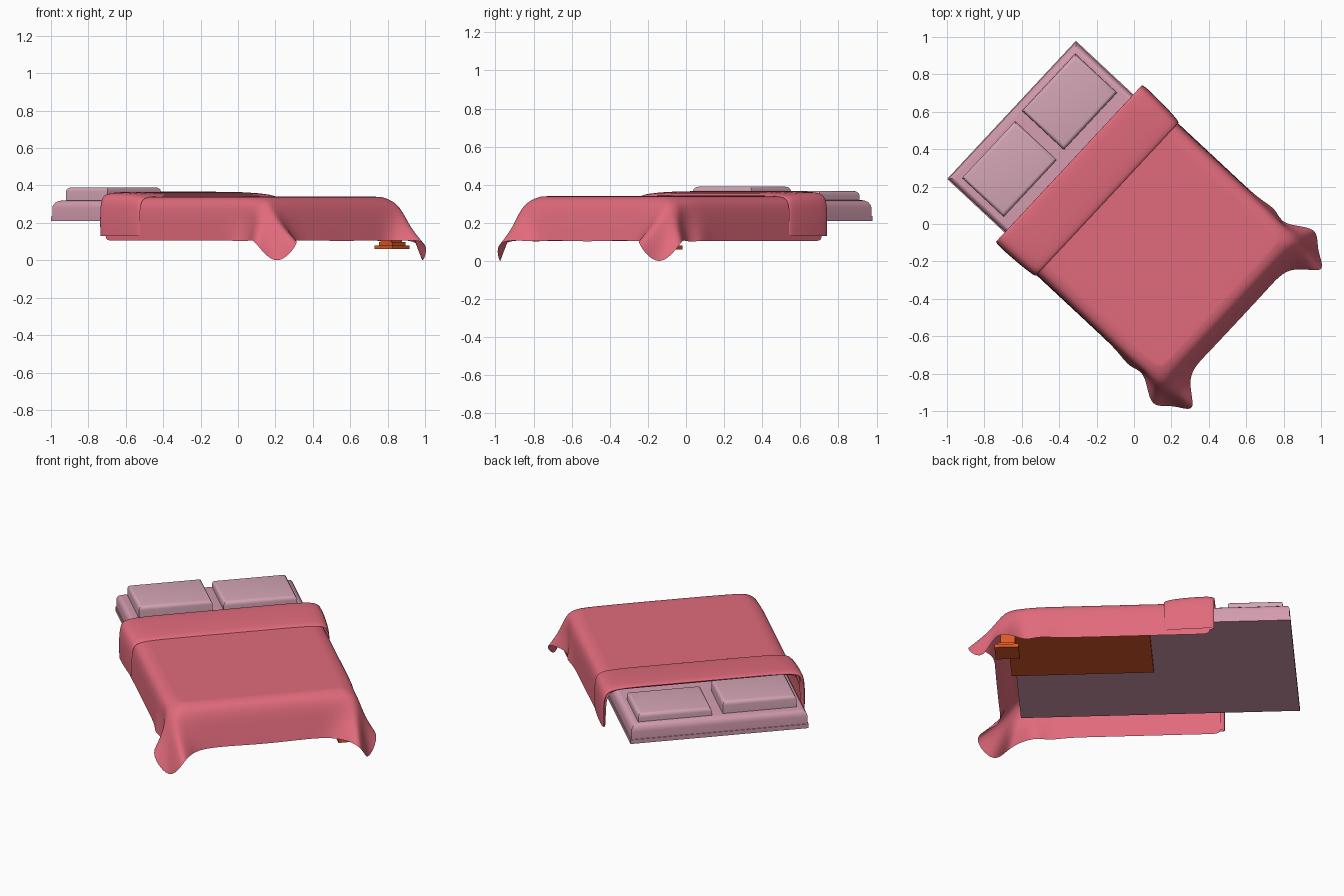
import bpy, bmesh, math
from mathutils import Matrix

if "Cube" in bpy.data.objects:
    bpy.data.objects.remove(bpy.data.objects["Cube"])

# Local frame: x runs head to foot, y across the bed; then turned into place
PLACE = Matrix.Translation((-0.655, 0.61, 0)) @ Matrix.Rotation(math.radians(-43), 4, 'Z')


def material(name, rgb):
    m = bpy.data.materials.new(name)
    m.diffuse_color = (*rgb, 1)
    m.use_nodes = True
    m.node_tree.nodes["Principled BSDF"].inputs["Base Color"].default_value = m.diffuse_color
    return m


RED = material("blanket_red", (0.75, 0.145, 0.20))
PINK = material("sheet_pink", (0.65, 0.33, 0.42))
PALE = material("pillow_pink", (0.66, 0.38, 0.46))
ORANGE = material("frame_orange", (0.72, 0.10, 0.02))


def finish(name, bm, mat, angle=40):
    bmesh.ops.recalc_face_normals(bm, faces=bm.faces)
    me = bpy.data.meshes.new(name)
    bm.to_mesh(me)
    bm.free()
    ob = bpy.data.objects.new(name, me)
    bpy.context.collection.objects.link(ob)
    me.materials.append(mat)
    ob.matrix_world = PLACE
    bpy.ops.object.select_all(action='DESELECT')
    ob.select_set(True)
    bpy.context.view_layer.objects.active = ob
    bpy.ops.object.shade_smooth_by_angle(angle=math.radians(angle))
    return ob


def box(name, x, y, z, mat, bevel=0.0, segs=4):
    bm = bmesh.new()
    bmesh.ops.create_cube(bm, size=1)
    for v in bm.verts:
        v.co = [(a + b) / 2 + c * (b - a) for (a, b), c in zip((x, y, z), v.co)]
    if bevel:
        # round the top rim only
        rim = [e for e in bm.edges if all(v.co.z > z[1] - 1e-4 for v in e.verts)]
        bmesh.ops.bevel(bm, geom=rim, offset=bevel, segments=segs,
                        profile=0.5, affect='EDGES')
    return finish(name, bm, mat)


# Mattress on a thin base sheet
box("mattress_base", (0, 1.55), (-0.505, 0.505), (0.21, 0.235), PINK)
box("mattress", (0.004, 1.54), (-0.5, 0.5), (0.225, 0.32), PINK, 0.04)

# Pillows, one plumper than the other
box("pillow_left", (0.055, 0.36), (-0.447, -0.03), (0.31, 0.39), PALE, 0.022)
box("pillow_right", (0.045, 0.35), (0.035, 0.452), (0.31, 0.367), PALE, 0.022)

# Frame panel and its stepped foot
box("frame_panel", (0.785, 1.575), (0, 0.5), (0.188, 0.212), ORANGE)
box("foot_post", (1.53, 1.61), (0.435, 0.52), (0.08, 0.19), ORANGE)
box("foot_collar", (1.525, 1.625), (0.43, 0.53), (0.08, 0.098), ORANGE)
box("foot_pad", (1.508, 1.642), (0.412, 0.546), (0.06, 0.08), ORANGE)

# Blanket: columns from the top rim down to the hem, for one half of the bed
half = []
for u, flare in ((0.44, 0), (0.48, 0), (0.8, 0), (1.15, 0), (1.3, 0), (1.4, 0.025)):
    half.append([(u, 0.47, 0.34), (u, 0.545, 0.325), (u, 0.552, 0.22),
                 (u, 0.555 + flare, 0.105)])
half += [
    [(1.47, 0.47, 0.34), (1.49, 0.545, 0.315), (1.50, 0.535, 0.2), (1.48, 0.53, 0.10)],
    [(1.50, 0.465, 0.34), (1.54, 0.54, 0.31), (1.58, 0.575, 0.2), (1.63, 0.67, 0.12)],
    [(1.52, 0.45, 0.34), (1.58, 0.53, 0.31), (1.64, 0.55, 0.18), (1.70, 0.56, -0.06)],
    [(1.525, 0.43, 0.34), (1.59, 0.5, 0.315), (1.67, 0.51, 0.2), (1.845, 0.511, 0.12)],
    [(1.525, 0.40, 0.34), (1.595, 0.44, 0.32), (1.63, 0.44, 0.2), (1.65, 0.41, 0.10)],
    [(1.525, 0.25, 0.34), (1.595, 0.25, 0.325), (1.63, 0.25, 0.2), (1.655, 0.25, 0.11)],
]
mid = [[(1.525, 0, 0.34), (1.595, 0, 0.325), (1.63, 0, 0.2), (1.655, 0, 0.10)]]
columns = half + mid + [[(x, -y, z) for x, y, z in c] for c in reversed(half)]


def sheet(bm, rows):
    g = [[bm.verts.new(p) for p in r] for r in rows]
    for a, b in zip(g, g[1:]):
        for k in range(len(a) - 1):
            bm.faces.new((a[k], a[k + 1], b[k + 1], b[k]))
    return g


def subdivide(ob, levels):
    m = ob.modifiers.new("soft", 'SUBSURF')
    m.levels = m.render_levels = levels


bm = bmesh.new()
grid = sheet(bm, columns)
top = bm.faces.new([c[0] for c in grid])
bmesh.ops.inset_region(bm, faces=[top], thickness=0.03, use_boundary=False)
subdivide(finish("blanket", bm, RED, 180), 3)

# Turned-back blanket edge: cross profile swept along the bed, curled at the head
side = [(0.555, 0.13), (0.557, 0.18), (0.557, 0.26), (0.548, 0.325), (0.49, 0.345), (0.25, 0.345)]
profile = side + [(0, 0.345)] + [(-y, z) for y, z in reversed(side)]
rows = []
for u, off in ((0.50, -0.004), (0.43, -0.002), (0.415, 0.012), (0.43, 0.022),
               (0.52, 0.021), (0.62, 0.016), (0.69, 0.009), (0.70, -0.002)):
    rows.append([(u, y + (math.copysign(off, y) if abs(y) > 0.4 else 0),
                  z + (off if z > 0.3 else 0)) for y, z in profile])
bm = bmesh.new()
sheet(bm, rows)
subdivide(finish("blanket_fold", bm, RED, 180), 2)
